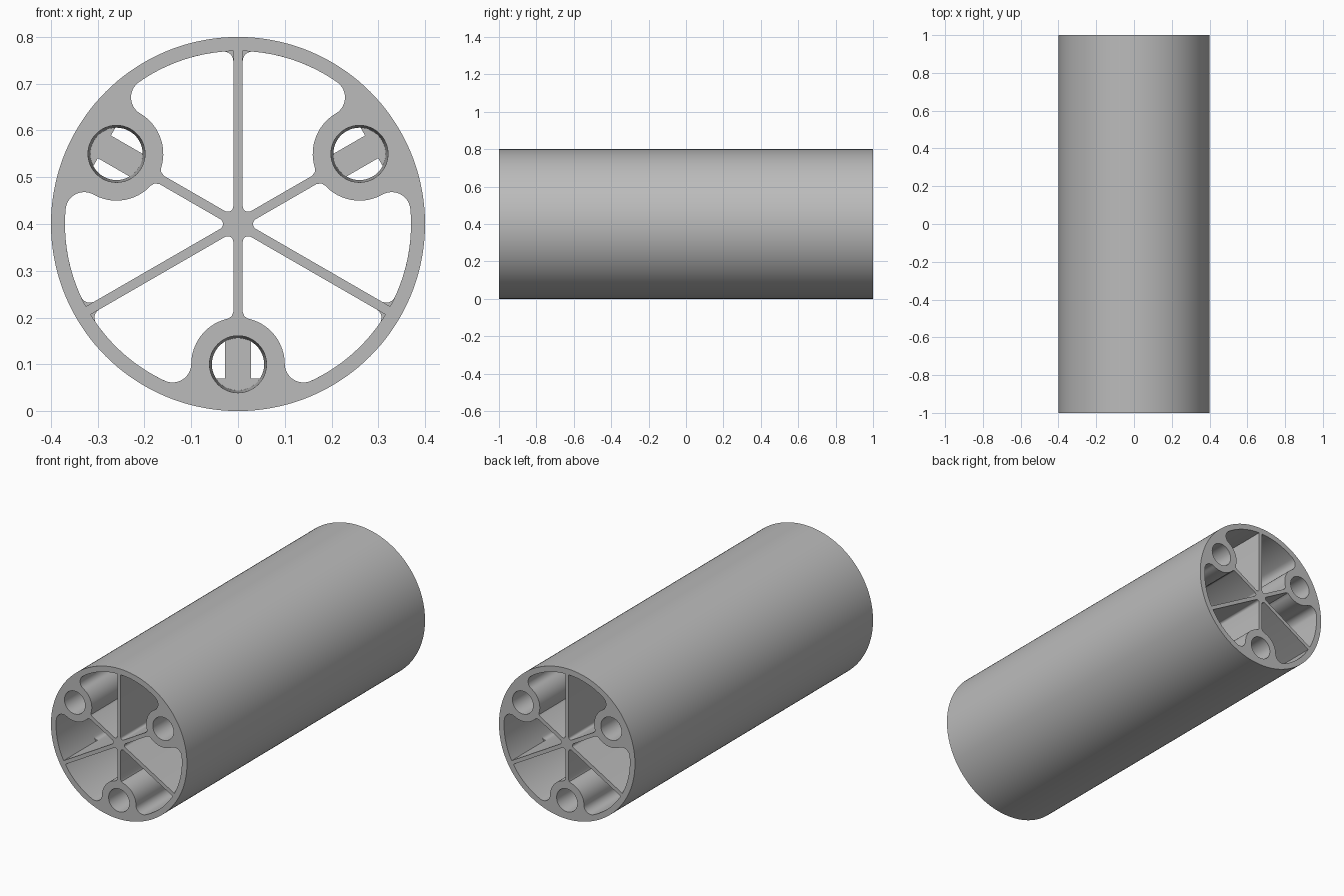
import bpy, bmesh
from math import sin, cos, asin, atan2, radians, degrees, hypot

if "Cube" in bpy.data.objects:
    bpy.data.objects.remove(bpy.data.objects["Cube"], do_unlink=True)

RADIUS, INNER = 0.40, 0.37       # tube wall
RIB = 0.01                       # half rib thickness
BOSS_DIST, BOSS_R = 0.30, 0.10   # screw bosses
END_LENGTH = 0.27
BOSS_ANGLES = (270, 30, 150)

grey = bpy.data.materials.new("plain_grey")
grey.use_nodes = True
grey.diffuse_color = (0.5, 0.5, 0.5, 1)
grey.node_tree.nodes["Principled BSDF"].inputs["Base Color"].default_value = (0.5, 0.5, 0.5, 1)


def arc(cu, cv, r, start, end, n):
    """Points on an arc, angles in degrees."""
    steps = [radians(start + (end - start) * i / n) for i in range(n + 1)]
    return [(cu + r * cos(a), cv + r * sin(a)) for a in steps]


def circle(cu, cv, r, n):
    return arc(cu, cv, r, 0, 360, n)[:-1]


def place(points, angle, side=1):
    """Turn a loop from the boss frame into the tube cross-section."""
    c, s = cos(radians(angle)), sin(radians(angle))
    return [(c * u - s * v * side, s * u + c * v * side) for u, v in points]


# Rounded inner corner where the ribs meet
hub_r = 0.012
hub_d = (RIB + hub_r) / sin(radians(30))
hub = arc(hub_d * cos(radians(30)), hub_d * sin(radians(30)), hub_r, 150, 270, 6)


def end_opening():
    """Opening beside a boss, with a round pocket at the boss foot."""
    foot_r = 0.04
    reach = INNER - foot_r
    fu = (reach ** 2 - (BOSS_R + foot_r) ** 2 + BOSS_DIST ** 2) / (2 * BOSS_DIST)
    fv = (reach ** 2 - fu ** 2) ** 0.5
    to_boss = degrees(atan2(-fv, BOSS_DIST - fu))
    to_wall = degrees(atan2(fv, fu))
    return (hub + [(0.188, RIB), (0.198, 0.014)]
            + arc(BOSS_DIST, 0, BOSS_R, 167, to_boss + 180, 20)
            + arc(fu, fv, foot_r, to_boss, to_wall, 14)[1:]
            + arc(0, 0, INNER, to_wall, 60 - degrees(asin(RIB / INNER)), 20)[1:])


def middle_opening():
    """Opening beside the thick web, with a filleted rib end."""
    web, base, width, fillet = 0.028, 0.33, 0.11, 0.02
    wall_start = degrees(asin(width / INNER))
    d = INNER - fillet
    a = 60 - degrees(asin((RIB + fillet) / d))
    return (hub + [(0.21, RIB), (0.21, web), (base, web), (base, width)]
            + arc(0, 0, INNER, wall_start, a, 20)
            + arc(d * cos(radians(a)), d * sin(radians(a)), fillet, a, 150, 6)[1:])


def prism(name, front_loops, back_loops, y0, y1):
    """Extrude a cross-section with openings between two stations."""
    bm = bmesh.new()
    rings = []
    for loops, y in ((front_loops, y0), (back_loops, y1)):
        cap_edges, station = [], []
        for loop in loops:
            verts = [bm.verts.new((x, y, z + RADIUS)) for x, z in loop]
            cap_edges += [bm.edges.new((verts[i - 1], verts[i])) for i in range(len(verts))]
            station.append(verts)
        bmesh.ops.triangle_fill(bm, use_beauty=True, edges=cap_edges, normal=(0, 1, 0))
        rings.append(station)
    for front, back in zip(*rings):
        for i in range(len(front)):
            bm.faces.new((front[i - 1], front[i], back[i], back[i - 1]))
    bmesh.ops.recalc_face_normals(bm, faces=bm.faces)
    mesh = bpy.data.meshes.new(name)
    bm.to_mesh(mesh)
    bm.free()
    mesh.materials.append(grey)
    obj = bpy.data.objects.new(name, mesh)
    bpy.context.collection.objects.link(obj)
    bpy.ops.object.select_all(action="DESELECT")
    obj.select_set(True)
    bpy.context.view_layer.objects.active = obj
    bpy.ops.object.shade_smooth_by_angle(angle=radians(30))
    return obj


def section(opening):
    """Outer circle and six mirrored openings."""
    return [circle(0, 0, RADIUS, 144)] + [
        place(opening, a, s) for a in BOSS_ANGLES for s in (1, -1)]


def holes(r):
    return [place(circle(BOSS_DIST, 0, r, 48), a) for a in BOSS_ANGLES]


# End sections with tapered screw holes
ends = section(end_opening())
mouth, throat = ends + holes(0.061), ends + holes(0.056)
prism("front_end_section", mouth, throat, -1, -1 + END_LENGTH)
prism("back_end_section", throat, mouth, 1 - END_LENGTH, 1)

# Long ribbed middle
middle = section(middle_opening())
prism("middle_section", middle, middle, -1 + END_LENGTH, 1 - END_LENGTH)
